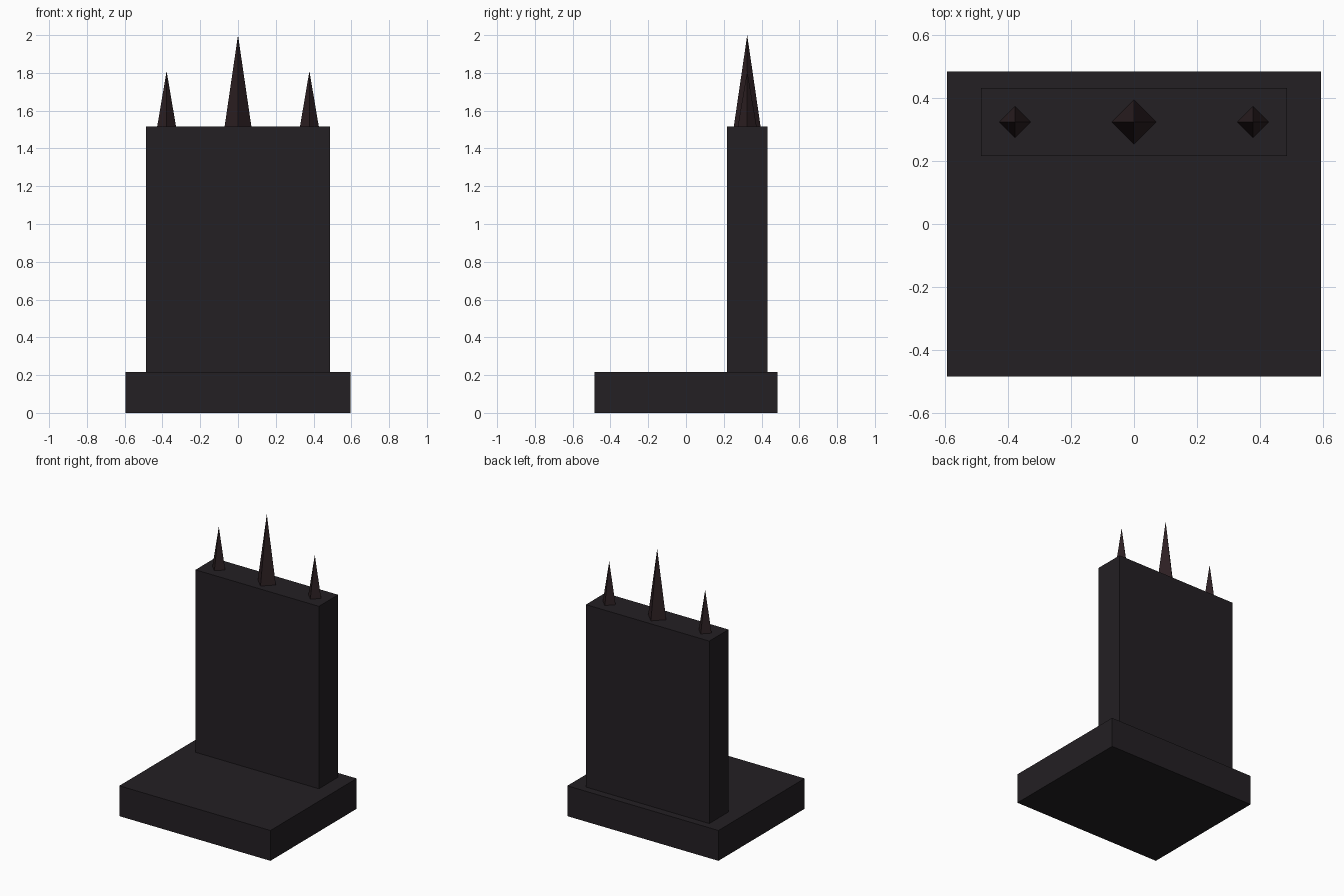
import bpy

if "Cube" in bpy.data.objects:
    bpy.data.objects.remove(bpy.data.objects["Cube"])


def material(name, color):
    m = bpy.data.materials.new(name)
    m.diffuse_color = (*color, 1)
    m.use_nodes = True
    m.node_tree.nodes["Principled BSDF"].inputs["Base Color"].default_value = m.diffuse_color
    return m


stone = material("dark_stone", (0.017, 0.014, 0.017))
iron = material("dark_iron", (0.025, 0.014, 0.016))


def box(name, lo, hi):
    centre = [(a + b) / 2 for a, b in zip(lo, hi)]
    bpy.ops.mesh.primitive_cube_add(size=1, location=centre)
    ob = bpy.context.object
    ob.name = name
    ob.scale = [b - a for a, b in zip(lo, hi)]
    bpy.ops.object.transform_apply(location=False, rotation=False, scale=True)
    ob.data.materials.append(stone)


def spike(name, x, radius, top):
    # four-sided point with its corners on the x and y axes
    base = 1.515
    bpy.ops.mesh.primitive_cone_add(vertices=4, radius1=radius, radius2=0,
                                    depth=top - base,
                                    location=(x, 0.324, (top + base) / 2))
    ob = bpy.context.object
    ob.name = name
    ob.data.materials.append(iron)


# seat slab and tall back
box("seat_base", (-0.595, -0.485, 0), (0.595, 0.485, 0.216))
box("back_slab", (-0.486, 0.216, 0.216), (0.486, 0.432, 1.515))

# spikes along the top of the back
spike("centre_spike", 0, 0.071, 2.0)
for side, label in ((-1, "left"), (1, "right")):
    spike(label + "_spike", side * 0.378, 0.05, 1.81)
